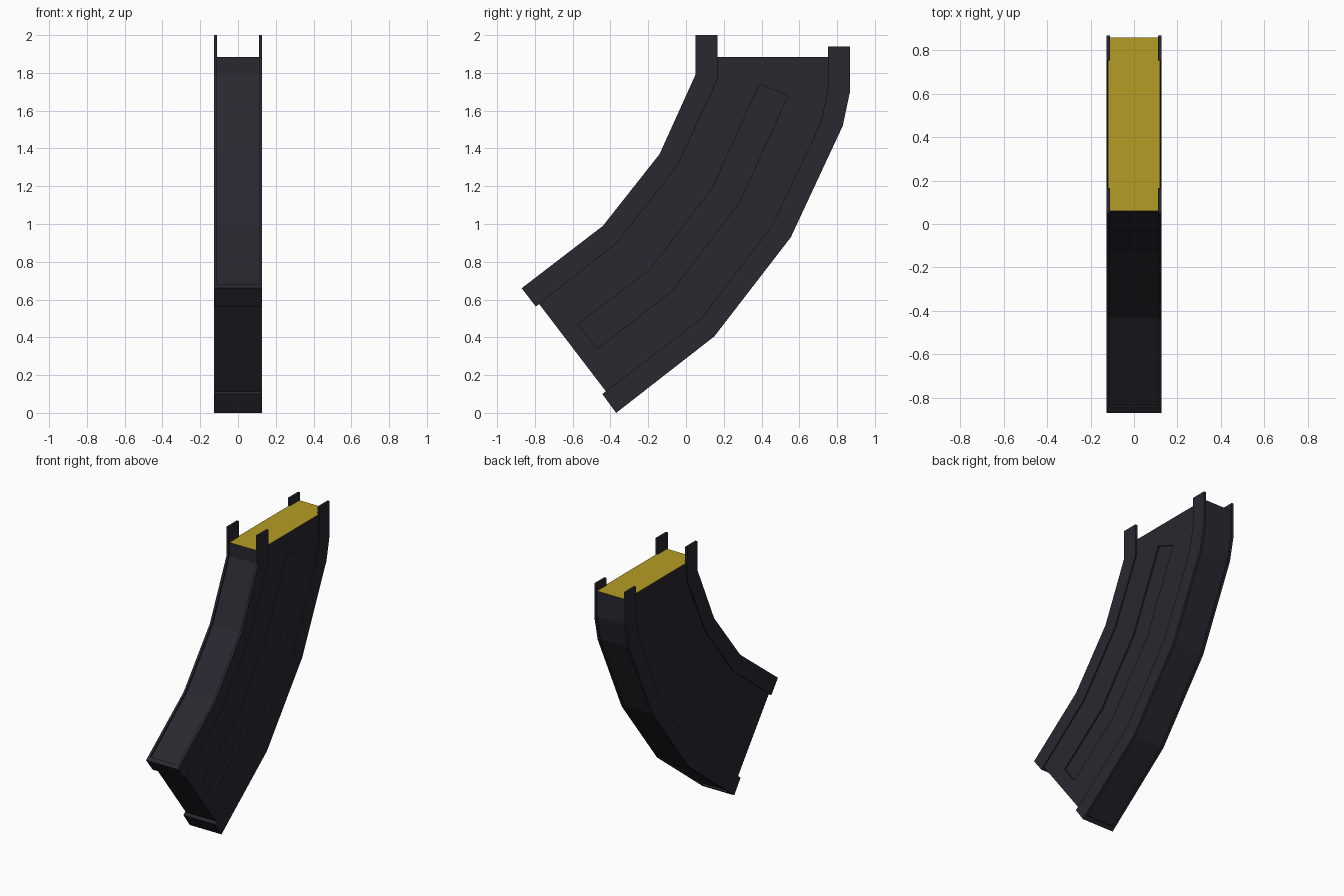
import bpy, bmesh

scene = bpy.context.scene
if "Cube" in bpy.data.objects:
    bpy.data.objects.remove(bpy.data.objects["Cube"], do_unlink=True)


def material(name, rgb):
    m = bpy.data.materials.new(name)
    m.use_nodes = True
    col = (*rgb, 1)
    m.diffuse_color = col
    bsdf = next(n for n in m.node_tree.nodes if n.type == "BSDF_PRINCIPLED")
    bsdf.inputs["Base Color"].default_value = col
    bsdf.inputs["Roughness"].default_value = 0.6
    return m


dark = material("dark blue grey", (0.021, 0.021, 0.030))
yellow = material("mustard yellow", (0.46, 0.335, 0.018))


def prism(name, outline, x0, x1):
    """Extrude a (y, z) outline from x0 to x1."""
    bm = bmesh.new()
    base = bm.faces.new([bm.verts.new((x0, y, z)) for y, z in outline])
    ext = bmesh.ops.extrude_face_region(bm, geom=[base])
    moved = [v for v in ext["geom"] if isinstance(v, bmesh.types.BMVert)]
    bmesh.ops.translate(bm, verts=moved, vec=(x1 - x0, 0, 0))
    bmesh.ops.recalc_face_normals(bm, faces=bm.faces)
    me = bpy.data.meshes.new(name)
    bm.to_mesh(me)
    bm.free()
    ob = bpy.data.objects.new(name, me)
    scene.collection.objects.link(ob)
    me.materials.append(dark)
    return ob


# Curved box body, slightly recessed behind the rails
body = prism("body", [
    (0.06, 1.885), (0.06, 1.788), (-0.13, 1.365), (-0.433, 0.983), (-0.845, 0.665),
    (-0.357, 0.026), (0.143, 0.412), (0.546, 0.935), (0.82, 1.523),
    (0.86, 1.702), (0.86, 1.885)], -0.119, 0.119)

# Shallow groove pressed into the left side
cutter = prism("groove_cutter", [
    (0.54, 1.68), (0.28, 1.11), (-0.08, 0.64), (-0.47, 0.34),
    (-0.57, 0.47), (-0.19, 0.76), (0.14, 1.19), (0.39, 1.74)], 0.109, 0.2)
cut = body.modifiers.new("groove", "BOOLEAN")
cut.operation = "DIFFERENCE"
cut.solver = "EXACT"
cut.object = cutter
bpy.context.view_layer.objects.active = body
bpy.ops.object.modifier_apply(modifier=cut.name)
bpy.data.objects.remove(cutter, do_unlink=True)

# Open top shows the yellow filling
body.data.materials.append(yellow)
for f in body.data.polygons:
    f.material_index = int(f.normal.z > 0.9 and f.center.z > 1.8)

# Side rails with tabs that rise above the top, on both sides
front_outer = [(0.05, 2.0), (0.05, 1.79), (-0.14, 1.37), (-0.44, 0.99), (-0.87, 0.66)]
front_inner = [(0.167, 2.0), (0.167, 1.765), (-0.045, 1.31), (-0.365, 0.9), (-0.795, 0.563)]
back_outer = [(0.868, 1.94), (0.868, 1.70), (0.83, 1.52), (0.555, 0.93), (0.15, 0.405), (-0.37, 0.0)]
back_inner = [(0.753, 1.94), (0.753, 1.725), (0.715, 1.54), (0.455, 0.99), (0.08, 0.5), (-0.443, 0.1)]
for side, s in (("left", 1), ("right", -1)):
    prism(side + "_front_rail", front_outer + front_inner[::-1], s * 0.11, s * 0.127)
    prism(side + "_back_rail", back_outer + back_inner[::-1], s * 0.11, s * 0.127)

# Lips joining the rails across the lower end
prism("front_lip", [(-0.87, 0.66), (-0.795, 0.563), (-0.771, 0.582), (-0.846, 0.679)],
      -0.126, 0.126)
prism("back_lip", [(-0.37, 0.0), (-0.443, 0.1), (-0.419, 0.119), (-0.346, 0.019)],
      -0.126, 0.126)
